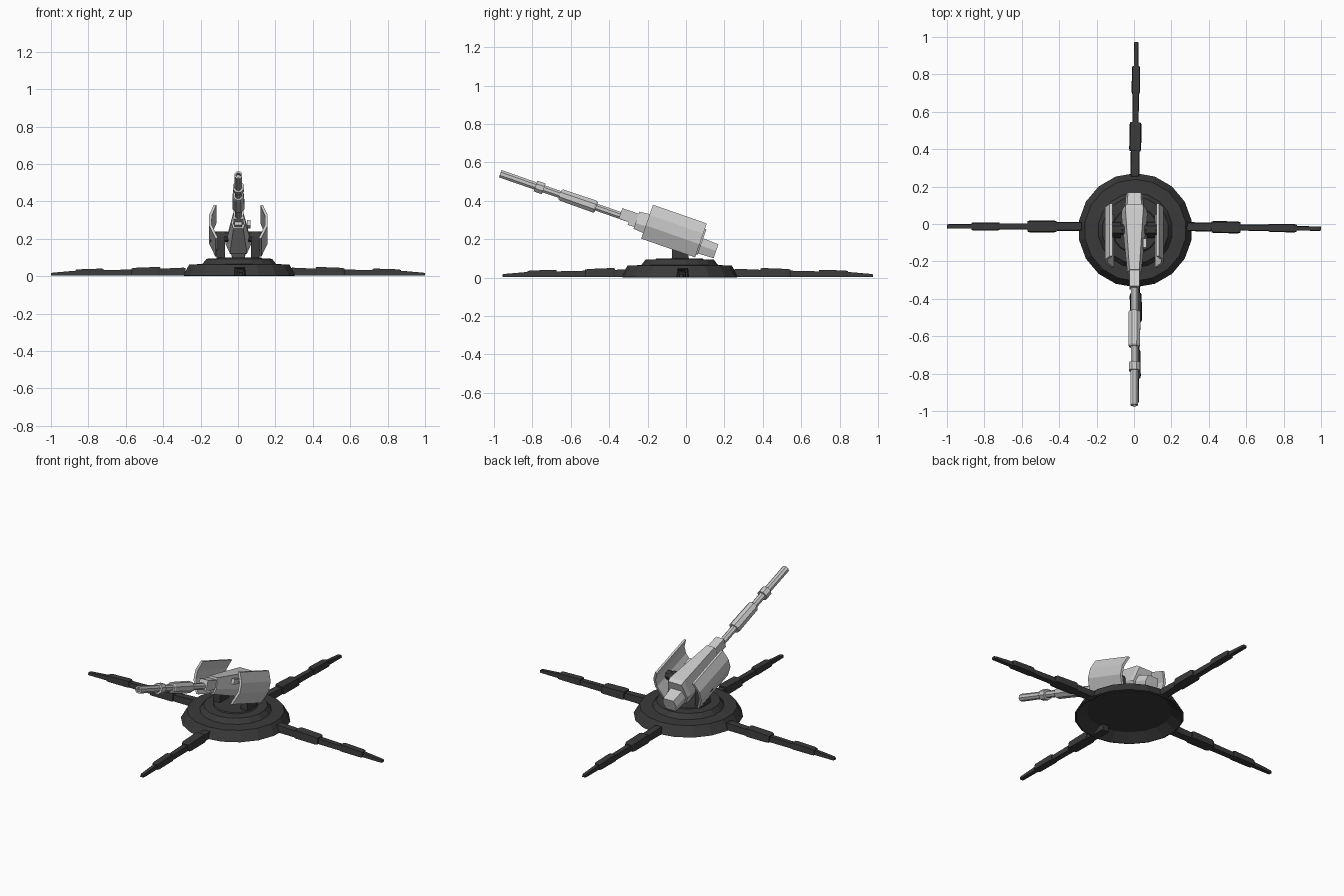
import bpy, bmesh, math
from mathutils import Matrix, Vector

if "Cube" in bpy.data.objects:
    bpy.data.objects.remove(bpy.data.objects["Cube"])


def material(name, value):
    m = bpy.data.materials.new(name)
    m.diffuse_color = (value, value, value, 1)
    m.use_nodes = True
    m.node_tree.nodes["Principled BSDF"].inputs["Base Color"].default_value = m.diffuse_color
    return m


DARK = material("dark grey", 0.042)
LIGHT = material("light grey", 0.6)
ELEV = math.radians(19.2)
GUN = Matrix.Translation((0.002, 0, 0.204)) @ Matrix.Rotation(-ELEV, 4, 'X')


def loft(name, rings, mat, matrix=Matrix()):
    """Skin a list of equal-sized rings and cap both ends."""
    bm = bmesh.new()
    vs = [[bm.verts.new(matrix @ Vector(p)) for p in r] for r in rings]
    n = len(vs[0])
    for a, b in zip(vs, vs[1:]):
        for i in range(n):
            j = (i + 1) % n
            bm.faces.new((a[i], a[j], b[j], b[i]))
    bm.faces.new(vs[0])
    bm.faces.new(vs[-1])
    bmesh.ops.recalc_face_normals(bm, faces=bm.faces)
    me = bpy.data.meshes.new(name)
    bm.to_mesh(me)
    bm.free()
    me.materials.append(mat)
    ob = bpy.data.objects.new(name, me)
    bpy.context.collection.objects.link(ob)
    return ob


def lathe(profile, n, axis):
    """Rings of (radius, position) around z or around the gun axis (-y)."""
    out = []
    for r, h in profile:
        ring = []
        for i in range(n):
            t = 2 * math.pi * (i + 0.5) / n
            c, s = r * math.cos(t), r * math.sin(t)
            ring.append((c, s, h) if axis == 'z' else (c, -h, s))
        out.append(ring)
    return out


def box(name, x0, x1, y0, y1, z0, z1, mat, matrix=Matrix()):
    ring = lambda z: [(x0, y0, z), (x1, y0, z), (x1, y1, z), (x0, y1, z)]
    return loft(name, [ring(z0), ring(z1)], mat, matrix)


# Round stepped base, hollow underneath
base = [(0.235, 0.04), (0.295, 0.0), (0.305, 0.004), (0.272, 0.062),
        (0.2, 0.065), (0.178, 0.093), (0.125, 0.095), (0.12, 0.1)]
loft("base", lathe(base, 18, 'z'), DARK, Matrix.Translation((0.007, -0.033, 0)))

# Four jointed outrigger legs: (start, end, half width, top start, top end) from the tip
SEGMENTS = [(0, 0.14, 0.012, 0.018, 0.030), (0.13, 0.28, 0.022, 0.036, 0.041),
            (0.27, 0.44, 0.017, 0.032, 0.036), (0.43, 0.585, 0.032, 0.044, 0.050),
            (0.58, 0.72, 0.024, 0.040, 0.046)]
LEGS = {"left": ((-0.28, -0.013), (-1, -0.013)), "right": ((0.28, -0.014), (1, -0.025)),
        "back": ((0.005, 0.25), (0.012, 0.974)), "front": ((0.008, -0.3), (0.016, -0.955))}
for side, (inner, tip) in LEGS.items():
    d = Vector(inner) - Vector(tip)
    place = Matrix.Translation((tip[0], tip[1], 0)) @ Matrix.Rotation(math.atan2(d.y, d.x), 4, 'Z')
    for k, (a, b, w, h0, h1) in enumerate(SEGMENTS):
        rings = []
        for t, s in ((0, 0.85), (0.08, 1), (0.92, 1), (1, 0.9)):
            x, h, ww = a + (b - a) * t, (h0 + (h1 - h0) * t) * (0.5 + 0.5 * s), w * s
            rings.append([(x, -ww, 0.003), (x, ww, 0.003), (x, ww * 0.85, h), (x, -ww * 0.85, h)])
        loft(f"{side}_leg_part_{k + 1}", rings, DARK, place)

# Pillars holding the gun, trunnion axle through the body
for s, side in ((-1, "left"), (1, "right")):
    xs = sorted((s * 0.07, s * 0.115))
    rings = []
    for x in xs:
        rings.append([(x, -0.075, 0.09), (x, 0.015, 0.09), (x, 0.008, 0.21),
                      (x, -0.012, 0.24), (x, -0.048, 0.24), (x, -0.068, 0.21)])
    loft(f"{side}_pillar", rings, DARK)
axle = [[(x, -0.03 + 0.028 * math.cos(i * math.pi / 4), 0.212 + 0.028 * math.sin(i * math.pi / 4))
         for i in range(8)] for x in (-0.148, 0.148)]
loft("trunnion_axle", axle, DARK)


# Tapered six-sided gun body: section at distance u along the gun axis
def hull(u, w, top, wt, bot, wb):
    return [(-wb, -u, bot), (wb, -u, bot), (w, -u, -0.01), (wt, -u, top), (-wt, -u, top), (-w, -u, -0.01)]


loft("gun_body", [hull(-0.085, 0.066, 0.078, 0.045, -0.06, 0.044),
                  hull(-0.06, 0.07, 0.085, 0.048, -0.066, 0.046),
                  hull(0.275, 0.037, 0.052, 0.026, -0.043, 0.026)], LIGHT, GUN)
loft("breech_block", [hull(-0.17, 0.045, 0.026, 0.034, -0.05, 0.034),
                      hull(-0.08, 0.052, 0.03, 0.04, -0.054, 0.038)], LIGHT, GUN)
box("barrel_mount_upper", -0.027, 0.027, -0.365, -0.26, -0.018, 0.04, LIGHT, GUN)
box("barrel_mount_lower", -0.02, 0.02, -0.31, -0.26, -0.033, 0.0, LIGHT, GUN)
box("sight", 0.045, 0.064, -0.15, -0.1, 0.02, 0.05, LIGHT, GUN)

# Barrel with sleeve, collar and a shallow bore at the muzzle
barrel = [(0.02, 0.25), (0.02, 0.7), (0.021, 0.8), (0.022, 1.025), (0.013, 1.025), (0.013, 0.99)]
loft("barrel", lathe(barrel, 8, 'y'), LIGHT, GUN)
sleeve = [(0.03, 0.495), (0.035, 0.505), (0.033, 0.685), (0.028, 0.695)]
loft("barrel_sleeve", lathe(sleeve, 8, 'y'), LIGHT, GUN)
loft("barrel_collar", lathe([(0.032, 0.785), (0.032, 0.83)], 8, 'y'), LIGHT, GUN)

# Bent side shields
PROFILE = [(0.109, -0.078), (0.143, 0.0), (0.142, 0.05), (0.118, 0.109),
           (0.132, 0.109), (0.157, 0.053), (0.157, -0.005), (0.123, -0.078)]
for s, side in ((-1, "left"), (1, "right")):
    rings = [[(s * x, -u, v) for x, v in PROFILE] for u in (-0.077, 0.22)]
    loft(f"{side}_shield", rings, LIGHT, GUN)
